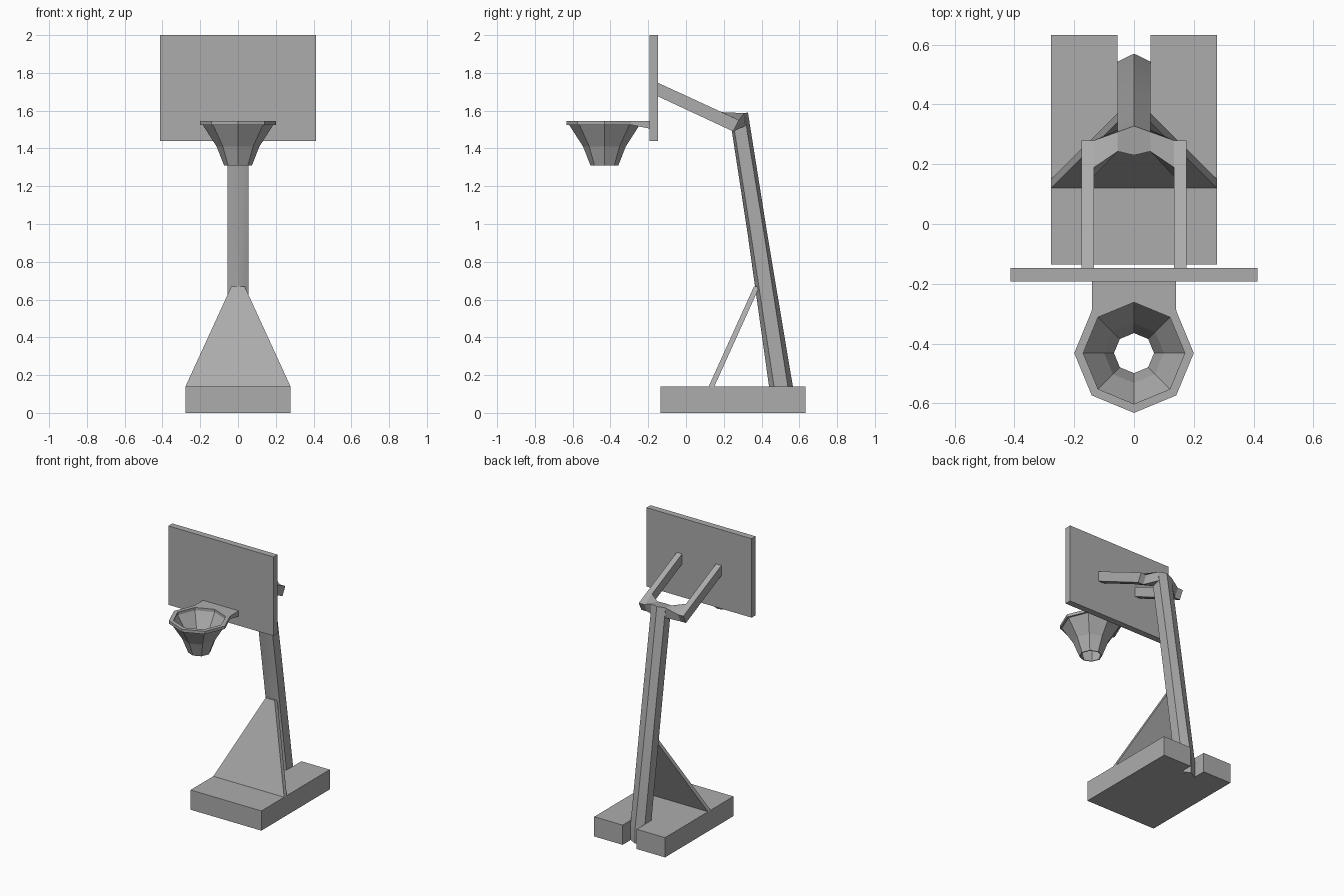
import bpy
import bmesh
from math import cos, sin, pi, radians

cube = bpy.data.objects.get("Cube")
if cube:
    bpy.data.objects.remove(cube)

GREY = (0.415, 0.415, 0.415, 1)
grey = bpy.data.materials.new("mid grey")
grey.use_nodes = True
grey.diffuse_color = GREY
grey.node_tree.nodes["Principled BSDF"].inputs["Base Color"].default_value = GREY


def make(name, verts, faces):
    """Mesh object with outward normals."""
    mesh = bpy.data.meshes.new(name)
    mesh.from_pydata(verts, [], faces)
    mesh.materials.append(grey)
    bm = bmesh.new()
    bm.from_mesh(mesh)
    bmesh.ops.recalc_face_normals(bm, faces=bm.faces)
    bm.to_mesh(mesh)
    bm.free()
    obj = bpy.data.objects.new(name, mesh)
    bpy.context.collection.objects.link(obj)
    return obj


def loft(name, *rings):
    """Closed solid through a series of matching outlines."""
    n = len(rings[0])
    verts = [v for ring in rings for v in ring]
    faces = [tuple(range(n)), tuple(range(len(verts) - n, len(verts)))]
    for k in range(0, len(verts) - n, n):
        faces += [(k + i, k + (i + 1) % n, k + n + (i + 1) % n, k + n + i) for i in range(n)]
    return make(name, verts, faces)


def side_prism(name, x0, x1, outline):
    """Extrude a (y, z) outline along x."""
    return loft(name, [(x0, y, z) for y, z in outline], [(x1, y, z) for y, z in outline])


# Base slab with a slot at the back for the pole
SLOT = 0.055
slab = [(-0.278, -0.135), (0.278, -0.135), (0.278, 0.632), (SLOT, 0.632),
        (SLOT, 0.53), (-SLOT, 0.53), (-SLOT, 0.632), (-0.278, 0.632)]
loft("base", [(x, y, 0) for x, y in slab], [(x, y, 0.14) for x, y in slab])


# Leaning six-sided pole with an upright foot, ridges softer in the upper half
def pole_ring(front, side_front, side_back, back):
    (fy, fz), (ay, az), (by, bz), (ky, kz) = front, side_front, side_back, back
    return [(0, fy, fz), (SLOT, ay, az), (SLOT, by, bz),
            (0, ky, kz), (-SLOT, by, bz), (-SLOT, ay, az)]


pole = loft("pole",
            pole_ring((0.443, 0), (0.47, 0), (0.543, 0), (0.57, 0)),
            pole_ring((0.443, 0.115), (0.47, 0.115), (0.543, 0.115), (0.57, 0.115)),
            pole_ring((0.326, 0.95), (0.343, 0.95), (0.413, 0.95), (0.43, 0.95)),
            pole_ring((0.23, 1.575), (0.243, 1.58), (0.308, 1.587), (0.328, 1.59)))
bpy.ops.object.select_all(action="DESELECT")
pole.select_set(True)
bpy.context.view_layer.objects.active = pole
bpy.ops.object.shade_smooth_by_angle(angle=radians(36))

# Sloping brace plate in front of the pole
brace = [(-0.278, 0.14), (0.278, 0.14), (0.035, 0.67), (-0.035, 0.67)]


def lean(z):
    return 0.12 + (z - 0.14) * 0.453


loft("brace_plate", [(x, lean(z), z) for x, z in brace],
     [(x, lean(z) + 0.03, z) for x, z in brace])

# Two arms with links to the top of the pole
for side, s in (("left", 1), ("right", -1)):
    side_prism(side + "_arm", s * 0.133, s * 0.175,
               [(-0.147, 1.747), (0.28, 1.55), (0.25, 1.49), (-0.147, 1.675)])
    arm_end = [(0.19, 1.592), (0.28, 1.55), (0.25, 1.49), (0.16, 1.532)]
    pole_end = [(0.243, 1.58), (0.308, 1.587), (0.315, 1.52), (0.255, 1.505)]
    loft(side + "_arm_link", [(s * 0.133, y, z) for y, z in arm_end],
         [(s * SLOT, y, z) for y, z in pole_end])

# Backboard
side_prism("backboard", -0.413, 0.413,
           [(-0.192, 1.44), (-0.147, 1.44), (-0.147, 2), (-0.192, 2)])

# Eight-sided hoop and funnel net, one closed profile turned around the centre
HOOP_Y, N = -0.432, 8
profile = [(0.2, 1.545), (0.2, 1.525), (0.187, 1.525), (0.113, 1.41), (0.074, 1.31),
           (0.067, 1.31), (0.1, 1.41), (0.17, 1.525), (0.17, 1.545)]
P = len(profile)
verts = [(r * cos(2 * pi * i / N), HOOP_Y + r * sin(2 * pi * i / N), z)
         for i in range(N) for r, z in profile]
faces = [(i * P + j, i * P + (j + 1) % P,
          (i + 1) % N * P + (j + 1) % P, (i + 1) % N * P + j)
         for i in range(N) for j in range(P)]
make("hoop_and_net", verts, faces)

# Wedge plate joining the hoop to the backboard
plate = [(-0.14, -0.192, 1.505), (0.14, -0.192, 1.505),
         (0.1414, -0.2906, 1.525), (0, -0.232, 1.515), (-0.1414, -0.2906, 1.525)]
loft("hoop_mount", plate, [(x, y, 1.545) for x, y, z in plate])
